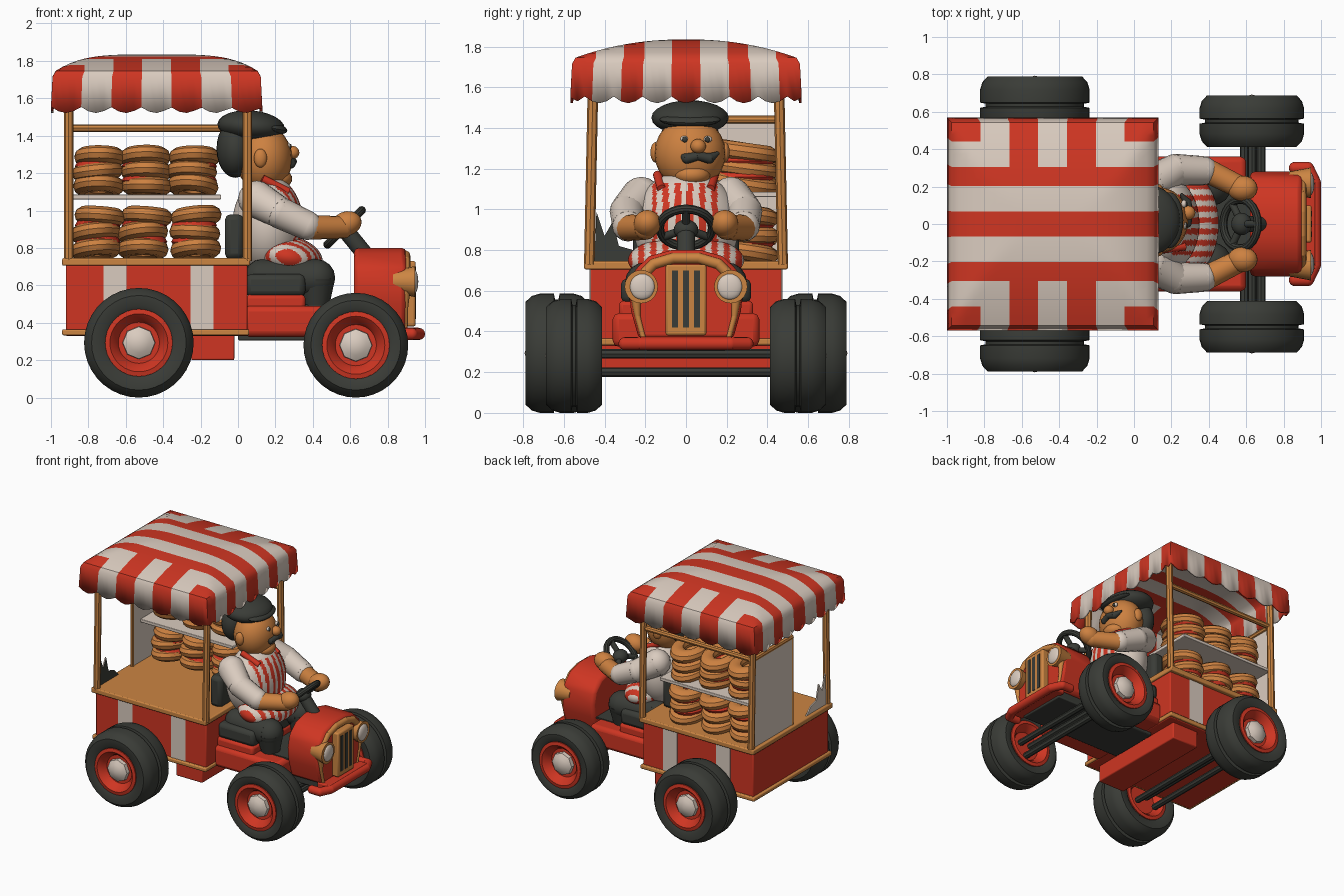
import bpy, bmesh, math, random
from mathutils import Vector, Matrix

if "Cube" in bpy.data.objects:
    bpy.data.objects.remove(bpy.data.objects["Cube"])
random.seed(4)
T, R, PI = Matrix.Translation, Matrix.Rotation, math.pi
MAT = {}
for n, c in {"red": (0.62, 0.036, 0.016), "cream": (0.70, 0.60, 0.52), "wood": (0.60, 0.235, 0.055),
             "tan": (0.61, 0.22, 0.052), "charcoal": (0.042, 0.045, 0.038)}.items():
    MAT[n] = bpy.data.materials.new(n)
    MAT[n].diffuse_color = (*c, 1)

def finish(name, bm, mats, rule=None, bevel=0):
    """bmesh to object; rule(face centre, normal) picks the material slot."""
    bmesh.ops.recalc_face_normals(bm, faces=bm.faces)
    for f in bm.faces if rule else ():
        f.material_index = rule(f.calc_center_median(), f.normal)
    me = bpy.data.meshes.new(name)
    bm.to_mesh(me)
    ob = bpy.data.objects.new(name, me)
    bpy.context.collection.objects.link(ob)
    for m in mats.split():
        me.materials.append(MAT[m])
    if bevel:
        b = ob.modifiers.new("bevel", "BEVEL")
        b.width, b.segments = bevel, 2
    return ob

def box(name, x, y, z, mat, bevel=0.008):
    bm = bmesh.new()
    mid, size = zip(*[((a + b) / 2, b - a) for a, b in (x, y, z)])
    bmesh.ops.create_cube(bm, size=1, matrix=T(mid) @ Matrix.Diagonal((*size, 1)))
    finish(name, bm, mat, bevel=bevel)

def ball(name, c, r, mat, tilt=0, rule=None, seg=24):
    bm = bmesh.new()
    m = T(c) @ R(tilt, 4, 'Y') @ Matrix.Diagonal((*r, 1))
    bmesh.ops.create_uvsphere(bm, u_segments=seg, v_segments=seg // 2, radius=1, matrix=m)
    finish(name, bm, mat, rule)

def rod(name, p, q, r, mat, r2=None, seg=14):
    p, q, bm = Vector(p), Vector(q), bmesh.new()
    m = T((p + q) / 2) @ (q - p).to_track_quat('Z', 'Y').to_matrix().to_4x4()
    bmesh.ops.create_cone(bm, cap_ends=True, segments=seg, radius1=r, radius2=r2 or r, depth=(q - p).length, matrix=m)
    finish(name, bm, mat)

def limb(name, pts, r, mat):
    for i, p in enumerate(pts):
        ball(name + "_joint", p, (r[i],) * 3, mat, seg=16)
        if i:
            rod(name, pts[i - 1], p, r[i - 1], mat, r[i], 16)

def lathe(name, prof, m, mat, n=36, closed=False):
    """Spin (radius, offset) pairs around the local y axis, then place with m."""
    bm = bmesh.new()
    vs = [bm.verts.new((r, o, 0)) for r, o in prof]
    es = [bm.edges.new(e) for e in zip(vs, vs[1:] + (vs[:1] if closed else []))]
    bmesh.ops.spin(bm, geom=vs + es, cent=(0, 0, 0), axis=(0, 1, 0), angle=2 * PI, steps=n)
    bmesh.ops.remove_doubles(bm, verts=bm.verts, dist=1e-4)
    bmesh.ops.transform(bm, matrix=m, verts=bm.verts)
    finish(name, bm, mat)

def ring(name, m, big, small, mat, n=24, k=10):
    prof = [(big + small * math.cos(j * 2 * PI / k), small * math.sin(j * 2 * PI / k)) for j in range(k)]
    lathe(name, prof, m @ R(PI / 2, 4, 'X'), mat, n, True)

def prism(name, outline, x0, x1, mat, rule=None, bevel=0):
    bm = bmesh.new()
    f = bm.faces.new([bm.verts.new((x0, y, z)) for y, z in outline])
    g = bmesh.ops.extrude_face_region(bm, geom=[f])["geom"]
    bmesh.ops.translate(bm, verts=[v for v in g if isinstance(v, bmesh.types.BMVert)], vec=(x1 - x0, 0, 0))
    finish(name, bm, mat, rule, bevel)

# --- striped canopy: domed top grid plus a scalloped valance
NX, NY, CX = 28, 32, -0.435
def lean(u, v, k, z): return (CX + (u - CX) * k, v * k * 1.015, z)
def dome(u, v): return 1.835 - max(0.09 * abs(v / 0.56) ** 2.2, 0.085 * abs((u - CX) / 0.56) ** 4)
def stripe_x(u): return int((u + 1.0) / 0.16) % 2
def stripe_y(v): return sum(abs(v) > b for b in (0.07, 0.21, 0.315, 0.455)) % 2
U = [-1 + 1.13 * i / NX for i in range(NX + 1)]
V = [-0.56 + 1.12 * j / NY for j in range(NY + 1)]
bm = bmesh.new()
top = [[bm.verts.new(lean(u, v, 0.955, dome(u, v))) for v in V] for u in U]
for i in range(NX):
    for j in range(NY):
        f = bm.faces.new((top[i][j], top[i + 1][j], top[i + 1][j + 1], top[i][j + 1]))
        u, v = (U[i] + U[i + 1]) / 2, (V[j] + V[j + 1]) / 2
        f.material_index = stripe_x(u) if abs(v) > 0.3 and -0.84 < u < -0.04 else stripe_y(v)
rim = [(i, 0) for i in range(NX)] + [(NX, j) for j in range(NY)]
rim += [(NX - i, NY - j) for i, j in rim]
rows = [[top[i][j] for i, j in rim]]
for k, drop in ((0.985, 0.03), (1.0, 0)):
    rows.append([])
    for i, j in rim:
        s = (U[i] + 1) / 0.16 if j in (0, NY) else (V[j] + 0.07) / 0.14
        z = dome(U[i], V[j]) - drop if drop else 1.555 - 0.033 * abs(math.sin(PI * s))
        rows[-1].append(bm.verts.new(lean(U[i], V[j], k, z)))
for a, b in zip(rows, rows[1:]):
    for n, (i, j) in enumerate(rim):
        m = (n + 1) % len(rim)
        f = bm.faces.new((a[n], b[n], b[m], a[m]))
        u, v = (U[i] + U[rim[m][0]]) / 2, (V[j] + V[rim[m][1]]) / 2
        f.material_index = stripe_x(u) if j == rim[m][1] else stripe_y(v)
sol = finish("canopy", bm, "red cream").modifiers.new("thickness", "SOLIDIFY")
sol.thickness, sol.offset = 0.014, -1
# --- cargo box, counter, trim and posts
box("cargo_box", (-0.92, 0.05), (-0.47, 0.47), (0.328, 0.71), "red")
box("bottom_trim", (-0.94, 0.06), (-0.49, 0.49), (0.333, 0.365), "wood")
box("counter", (-0.94, 0.065), (-0.5, 0.5), (0.705, 0.745), "wood")
box("step_box", (-0.25, -0.02), (-0.42, 0.42), (0.2, 0.35), "red")
for s in (-1, 1):
    for x in (-0.657, -0.192):
        box("side_stripe", (x - 0.062, x + 0.062), sorted((s * 0.466, s * 0.475)), (0.36, 0.706), "cream", 0)
    for x in (-0.905, 0.05):
        rod("roof_post", (x, s * 0.475, 0.73), (x, s * 0.455, 1.7), 0.026, "wood", seg=8)
# --- rear panel, rails and pastry shelf
box("rear_panel", (-0.915, -0.9), (-0.03, 0.46), (0.74, 1.43), "cream", 0)
prism("torn_panel", [(-0.45, 0.74), (-0.2, 0.74), (-0.26, 0.8), (-0.33, 0.82), (-0.36, 0.94), (-0.4, 0.87),
                     (-0.44, 0.99)], -0.915, -0.905, "cream charcoal", lambda c, n: int(n.x > 0.5))
rod("rear_rail", (-0.905, -0.03, 1.44), (-0.905, 0.46, 1.44), 0.02, "wood", seg=8)
rod("side_rail", (-0.905, 0.455, 1.44), (0.05, 0.455, 1.44), 0.02, "wood", seg=8)
rod("panel_edge", (-0.907, -0.03, 0.74), (-0.907, -0.03, 1.44), 0.014, "wood", seg=8)
box("shelf", (-0.9, -0.09), (0.06, 0.46), (1.06, 1.085), "cream", 0.004)
for base, h in ((0.745, 0.088), (1.083, 0.077)):
    for x in (-0.75, -0.5, -0.235):
        for k in range(3):
            m = T((x + random.uniform(-0.015, 0.015), 0.265, base + 0.048 + k * h)) @ \
                R(random.uniform(-0.12, 0.12), 4, 'Y') @ R(random.uniform(-0.18, -0.04), 4, 'X')
            ring("pastry", m @ Matrix.Diagonal((1, 1.4, 1, 1)), 0.09, 0.047, "tan")
            if k:
                ring("jam", T((x, 0.265, base + k * h)) @ Matrix.Diagonal((1, 1.4, 1, 1)), 0.09, 0.032, "red", 16, 6)
# --- wheels and underframe
def wheel(x, y, s, r, w):
    m = T((x, s * y, r)) @ Matrix.Diagonal((1, s, 1, 1))
    half = [(0.2, w), (r - 0.04, w), (r - 0.012, w - 0.03), (r, w - 0.07), (r, 0.014), (r - 0.03, 0.008)]
    rim = [(0.18, w - 0.005), (0.155, w), (0.125, w - 0.03), (0.11, w - 0.06), (0, w - 0.06)]
    both = lambda prof: prof + [(a, -o) for a, o in reversed(prof)]
    lathe("tyre", both([(0.165, w - 0.06), (0.17, w - 0.02)] + half), m, "charcoal")
    lathe("wheel_rim", both(rim[::-1]), m, "red")
    lathe("hub_cap", [(0.088, w - 0.06), (0.086, w - 0.03), (0.055, w - 0.01), (0, w + 0.005)], m, "cream", 8)
for s in (-1, 1):
    wheel(-0.53, 0.635, s, 0.293, 0.153)
    wheel(0.63, 0.55, s, 0.28, 0.137)
for x, z in ((0.59, 0.29), (0.68, 0.29), (0.63, 0.2), (-0.53, 0.29), (-0.45, 0.24), (-0.61, 0.24)):
    rod("axle", (x, -0.5, z), (x, 0.5, z), 0.024, "charcoal", seg=8)
box("chassis", (0.0, 0.88), (-0.2, 0.2), (0.305, 0.37), "charcoal")
box("cab_floor", (0.03, 0.6), (-0.36, 0.36), (0.325, 0.49), "red", 0.03)
box("floor_mat", (0.3, 0.63), (-0.24, 0.24), (0.485, 0.497), "charcoal", 0)
box("seat_platform", (0.04, 0.36), (-0.33, 0.33), (0.46, 0.55), "red", 0.02)
# --- hood, grille, lamps, bumper
half = [(0.23, 0.36), (0.27, 0.5), (0.28, 0.6), (0.255, 0.7), (0.18, 0.77), (0.07, 0.8)]
arch = half + [(-y, z) for y, z in reversed(half)]
prism("hood", arch, 0.62, 0.9, "red", bevel=0.025)
limb("hood_trim", [(0.895, y * 0.88, z * 0.95) for y, z in arch], [0.012, 0.014] + [0.026] * 8 + [0.014, 0.012], "wood")
box("grille", (0.88, 0.95), (-0.1, 0.1), (0.38, 0.73), "wood", 0.012)
for y in (-0.055, 0, 0.055):
    box("grille_slot", (0.945, 0.953), (y - 0.015, y + 0.015), (0.42, 0.7), "charcoal", 0)
for s in (-1, 1):
    rod("lamp_shell", (0.83, s * 0.22, 0.62), (0.945, s * 0.22, 0.62), 0.06, "wood", 0.082, 20)
    ball("lamp_glass", (0.942, s * 0.215, 0.62), (0.022, 0.062, 0.064), "cream", seg=20)
    limb("bumper", [(0.86, s * 0.3, 0.34), (0.93, s * 0.3, 0.34), (0.968, s * 0.22, 0.34), (0.968, 0, 0.34)], [0.032] * 4, "red")
box("bumper_apron", (0.86, 0.97), (-0.24, 0.24), (0.32, 0.375), "red")
# --- steering wheel and seat
M = T((0.57, 0, 0.91)) @ R(-PI / 4, 4, 'Y')
ring("steering_wheel", M, 0.13, 0.022, "charcoal")
for a in (0, 2.1, 4.2):
    rod("wheel_spoke", M @ Vector((0, 0, -0.01)), M @ Vector((0.13 * math.cos(a), 0.13 * math.sin(a), 0)), 0.02, "charcoal")
ball("wheel_hub", (0.575, 0, 0.9), (0.055, 0.06, 0.05), "charcoal")
rod("steering_column", (0.57, 0, 0.9), (0.7, 0, 0.74), 0.045, "charcoal")
box("seat", (0.04, 0.36), (-0.32, 0.32), (0.54, 0.66), "charcoal", 0.03)
box("seat_back", (-0.07, 0.03), (-0.26, 0.26), (0.74, 0.98), "charcoal", 0.03)
# --- driver body: striped apron over a pale shirt
def stripes(c, n): return int((c.y + 1.015) / 0.03) % 2
def bib(c, n): return stripes(c, n) if c.x > 0.2 and abs(c.y) < 0.165 and c.z < 1.13 else 1
ball("torso", (0.16, 0, 0.92), (0.19, 0.26, 0.27), "red cream", 0, bib, 128)
ball("lap_apron", (0.27, 0, 0.75), (0.185, 0.285, 0.115), "red cream", 0.2, stripes, 128)
for s in (-1, 1):
    rod("apron_strap", (0.27, s * 0.12, 1.1), (0.13, s * 0.14, 1.17), 0.022, "red")
    limb("sleeve", [(0.1, s * 0.22, 1.06), (0.22, s * 0.29, 0.99), (0.37, s * 0.285, 0.92)], [0.1, 0.085, 0.078], "cream")
    limb("forearm", [(0.4, s * 0.28, 0.91), (0.56, s * 0.2, 0.91)], [0.065, 0.06], "tan")
    ball("hand", (0.58, s * 0.19, 0.93), (0.082, 0.068, 0.065), "tan", -0.3)
    limb("leg", [(0.13, s * 0.18, 0.64), (0.42, s * 0.2, 0.64), (0.42, s * 0.19, 0.5)], [0.1, 0.1, 0.07], "charcoal")
    # --- face, turned slightly to one side
    ball("ear", (0.12, 0.02 + s * 0.17, 1.28), (0.035, 0.025, 0.05), "tan")
    ball("eye", (0.267, 0.05 + s * 0.058, 1.345), (0.015, 0.02, 0.016), "cream")
    ball("pupil", (0.279, 0.05 + s * 0.056, 1.343), (0.008, 0.013, 0.014), "charcoal")
    limb("moustache", [(0.295, 0.06, 1.262), (0.282, 0.06 + s * 0.055, 1.25), (0.255, 0.06 + s * 0.095, 1.275)],
         [0.02, 0.026, 0.01], "charcoal")
ball("neck", (0.125, 0, 1.13), (0.09, 0.09, 0.1), "tan")
ball("head", (0.14, 0.02, 1.275), (0.15, 0.175, 0.18), "tan")
ball("nose", (0.29, 0.06, 1.31), (0.038, 0.038, 0.036), "tan")
ball("chin", (0.21, 0.03, 1.17), (0.08, 0.09, 0.055), "tan")
ball("hair", (-0.015, 0.02, 1.33), (0.1, 0.15, 0.155), "charcoal")
ball("cap", (0.07, 0.02, 1.45), (0.18, 0.19, 0.085), "charcoal", 0.08)
ball("cap_brim", (0.19, 0.02, 1.44), (0.075, 0.15, 0.03), "charcoal", 0.2)
# --- smooth rounded parts, keep hard edges crisp
bpy.ops.object.select_all(action='SELECT')
bpy.context.view_layer.objects.active = bpy.context.scene.objects[0]
bpy.ops.object.shade_smooth_by_angle(angle=math.radians(35))

for m in bpy.data.materials:
    if m.users and not m.is_grease_pencil:
        m.use_nodes = True
        m.node_tree.nodes["Principled BSDF"].inputs["Base Color"].default_value = m.diffuse_color
